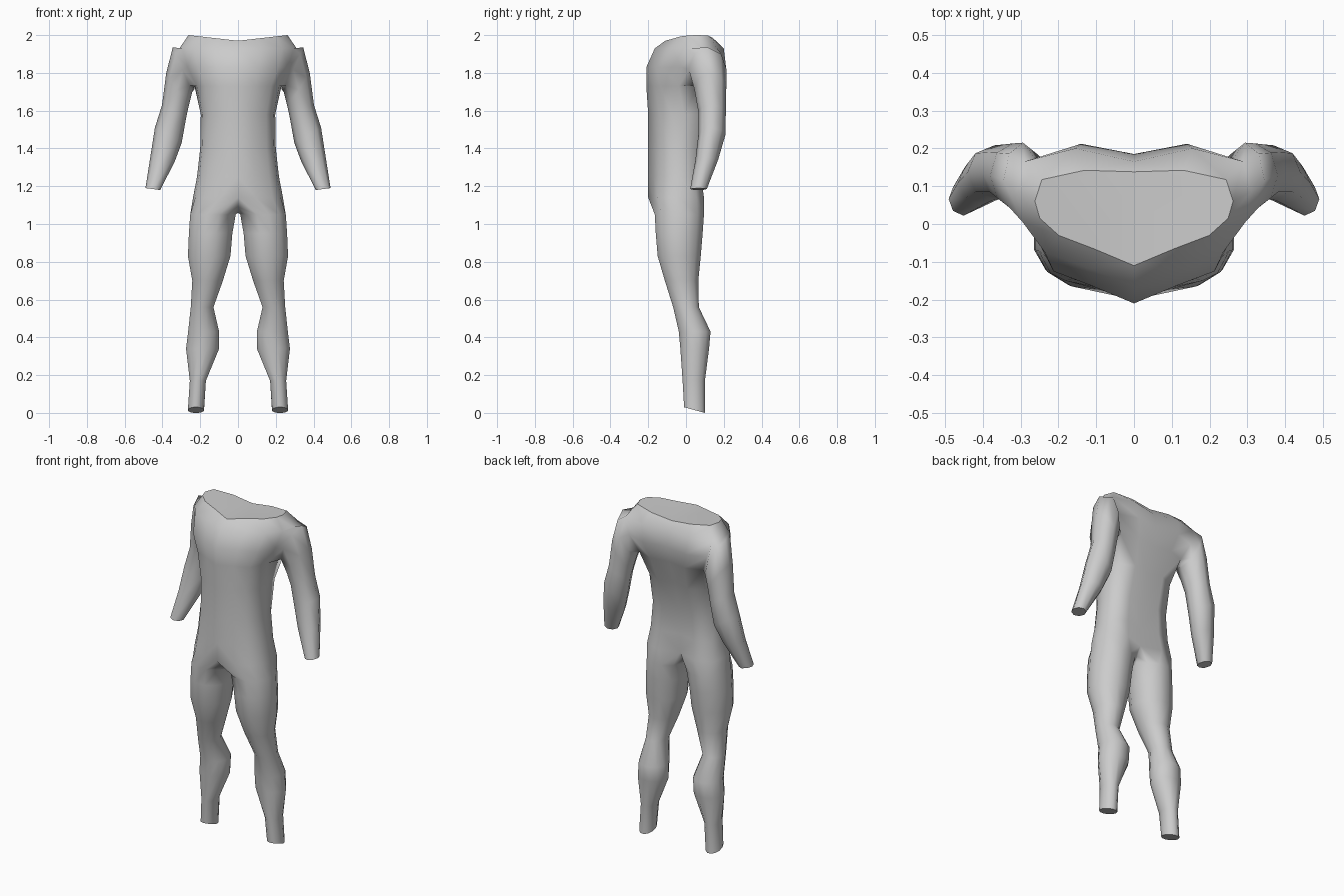
import bpy, bmesh
from math import cos, sin, radians
from mathutils import Matrix

if "Cube" in bpy.data.objects:
    bpy.data.objects.remove(bpy.data.objects["Cube"])

bm = bmesh.new()


def ring(points):
    return [bm.verts.new(p) for p in points]


def bridge(a, b, closed=True):
    n = len(a)
    for i in range(n if closed else n - 1):
        j = (i + 1) % n
        bm.faces.new((a[i], a[j], b[j], b[i]))


# Torso half rings, running from front centre round the side to back centre:
# z, half width, y at front centre, front quarter, side, back quarter, spine
TORSO = [
    (2.00, .262, -.11, -.03, .06, .142, .138),
    (1.93, .310, -.165, -.075, .085, .200, .165),
    (1.83, .280, -.21, -.125, .08, .212, .185),
    (1.73, .230, -.21, -.135, .06, .180, .160),
    (1.58, .197, -.20, -.14, -.01, .130, .105),
    (1.40, .200, -.20, -.14, -.03, .085, .060),
    (1.25, .217, -.20, -.145, -.03, .080, .050),
    (1.14, .238, -.20, -.15, -.035, .095, .055),
]
FX = (0, .4, .76, .95, 1, .93, .5, 0)
torso = []
for z, w, yf, ya, ym, yb, yc in TORSO:
    ys = (yf, .45 * yf + .55 * ya, ya, (ya + ym) / 2, ym, .3 * ym + .7 * yb, yb, yc)
    drop = .03 if z == 2 else 0
    torso.append(ring([(w * f, y, z - drop * (1 - f)) for f, y in zip(FX, ys)]))

# Rows 1-3, columns 3-5 stay open for the arm
for r in range(len(torso) - 1):
    for c in range(7):
        if r in (1, 2) and c in (3, 4):
            continue
        a, b = torso[r], torso[r + 1]
        bm.faces.new((a[c], a[c + 1], b[c + 1], b[c]))
bm.faces.new(torso[0])
bm.verts.remove(torso[2][4])

# Arm: outer x, z, inner x, z, front y, back y
ARM = [
    (.345, 1.935, .242, 1.70, .015, .215),
    (.380, 1.80, .262, 1.62, .045, .213),
    (.402, 1.63, .275, 1.56, .065, .211),
    (.440, 1.51, .298, 1.43, .065, .208),
    (.465, 1.35, .335, 1.33, .050, .170),
    (.490, 1.19, .412, 1.18, .022, .110),
]
prev = [torso[r][c] for r, c in
        ((1, 4), (1, 5), (2, 5), (3, 5), (3, 4), (3, 3), (2, 3), (1, 3))]
for xo, zo, xi, zi, yf, yb in ARM:
    pts = []
    for k in range(8):
        c, s = cos(radians(45 * k)), sin(radians(45 * k))
        pts.append(((xo + xi) / 2 + (xo - xi) / 2 * c,
                    (yf + yb) / 2 + (yb - yf) / 2 * s,
                    (zo + zi) / 2 + (zo - zi) / 2 * c))
    cur = ring(pts)
    bridge(prev, cur)
    prev = cur
bm.faces.new(prev)

# Leg: z, inner x, outer x, front y, back y
LEG = [
    (1.05, .012, .253, -.165, .095),
    (.95, .030, .260, -.160, .088),
    (.83, .040, .265, -.150, .078),
    (.70, .080, .242, -.112, .065),
    (.56, .130, .250, -.068, .068),
    (.43, .100, .264, -.038, .130),
    (.34, .100, .275, -.030, .122),
    (.17, .170, .255, -.018, .100),
    (0, .180, .265, -.010, .100),
]
# Crotch arch closes the lowest torso ring along the centre plane
prev = torso[-1] + ring([(0, .03, 1.085), (0, -.02, 1.06), (0, -.08, 1.06), (0, -.14, 1.09)])
for z, xi, xo, yf, yb in LEG:
    pts = []
    for k in range(12):
        a = radians(-105 + 30 * k)
        c, s = cos(a) / .966, sin(a) / .966
        tilt = .015 * (1 - s) if z == 0 else 0
        pts.append(((xi + xo) / 2 + (xo - xi) / 2 * c,
                    (yf + yb) / 2 + (yb - yf) / 2 * s, z + tilt))
    cur = ring(pts)
    bridge(prev, cur)
    prev = cur
bm.faces.new(prev)

# Mirror to the other side
bmesh.ops.mirror(bm, geom=bm.verts[:] + bm.edges[:] + bm.faces[:],
                 matrix=Matrix.Identity(4), axis='X', merge_dist=.001)
bmesh.ops.remove_doubles(bm, verts=bm.verts[:], dist=.0005)
bmesh.ops.recalc_face_normals(bm, faces=bm.faces[:])

# Smooth skin with crisp cut ends
for f in bm.faces:
    f.smooth = True
for e in bm.edges:
    if sum(len(f.verts) > 6 for f in e.link_faces) == 1:
        e.smooth = False

mesh = bpy.data.meshes.new("body")
bm.to_mesh(mesh)
bm.free()
body = bpy.data.objects.new("body", mesh)
bpy.context.collection.objects.link(body)
